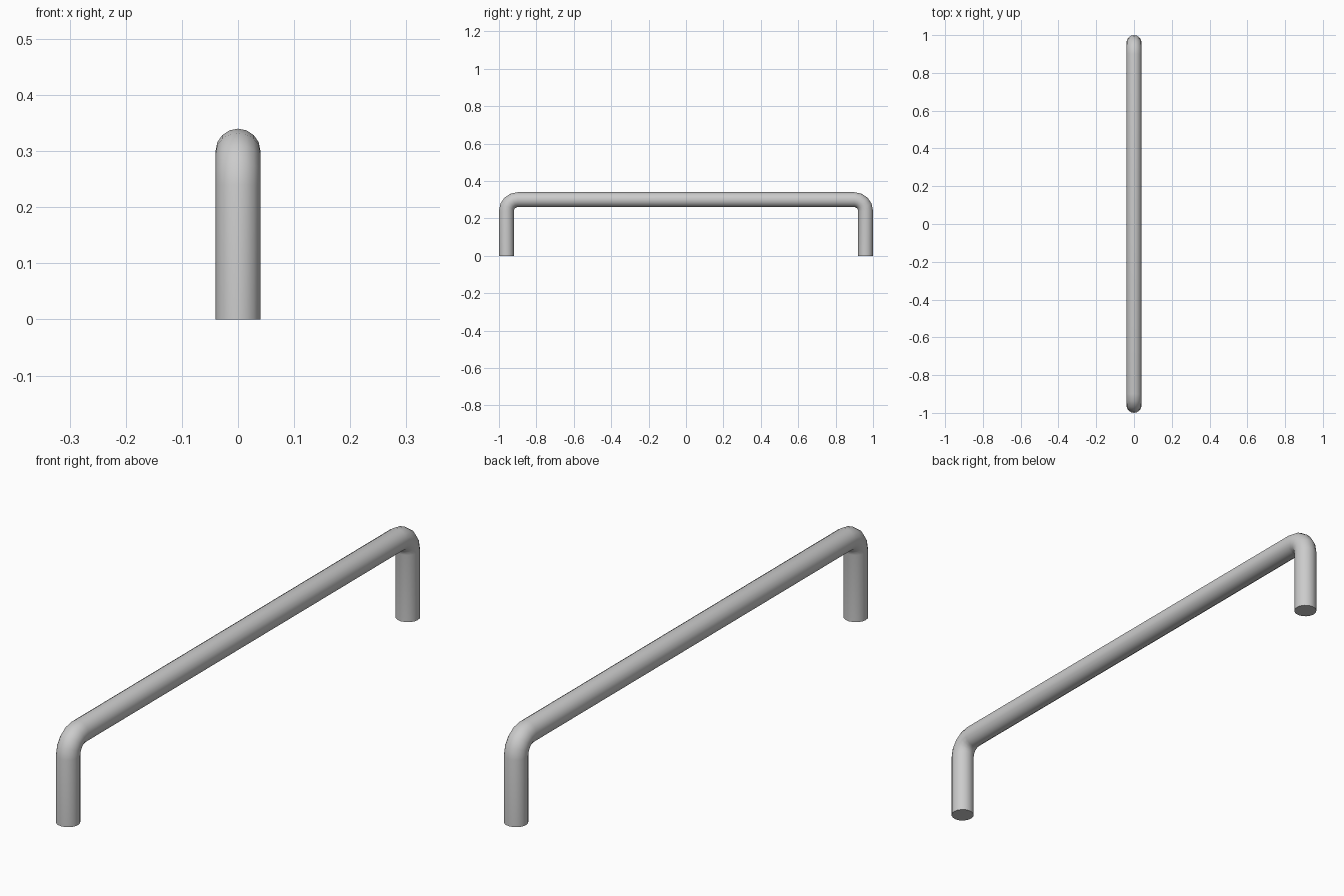
import bpy, bmesh
from math import sin, cos, pi, radians

if "Cube" in bpy.data.objects:
    bpy.data.objects.remove(bpy.data.objects["Cube"])

R = 0.04        # tube radius
BEND = 0.06     # bend radius of the centre line
LEG_Y = 0.96    # leg centre
BAR_Z = 0.30    # bar centre
SIDES = 16
STEPS = 4

# Path of (y, z, angle of the outward normal) for one side, then mirrored
half = [(LEG_Y, 0.0, 0.0)]
for i in range(STEPS + 1):
    a = pi / 2 * i / STEPS
    half.append((LEG_Y - BEND + BEND * cos(a), BAR_Z - BEND + BEND * sin(a), a))
path = half + [(-y, z, pi - a) for y, z, a in reversed(half)]

# Sweep a round section along the path
bm = bmesh.new()
rings = []
for y, z, a in path:
    ring = []
    for k in range(SIDES):
        t = 2 * pi * k / SIDES
        off = R * cos(t)
        ring.append(bm.verts.new((R * sin(t), y + off * cos(a), z + off * sin(a))))
    rings.append(ring)
for r0, r1 in zip(rings, rings[1:]):
    for k in range(SIDES):
        n = (k + 1) % SIDES
        bm.faces.new((r0[k], r0[n], r1[n], r1[k]))

# Flat feet
bm.faces.new(rings[0])
bm.faces.new(rings[-1])
bmesh.ops.recalc_face_normals(bm, faces=bm.faces)

mesh = bpy.data.meshes.new("handle_bar")
bm.to_mesh(mesh)
bm.free()
handle = bpy.data.objects.new("handle_bar", mesh)
bpy.context.collection.objects.link(handle)
bpy.context.view_layer.objects.active = handle
handle.select_set(True)
bpy.ops.object.shade_smooth_by_angle(angle=radians(40))
